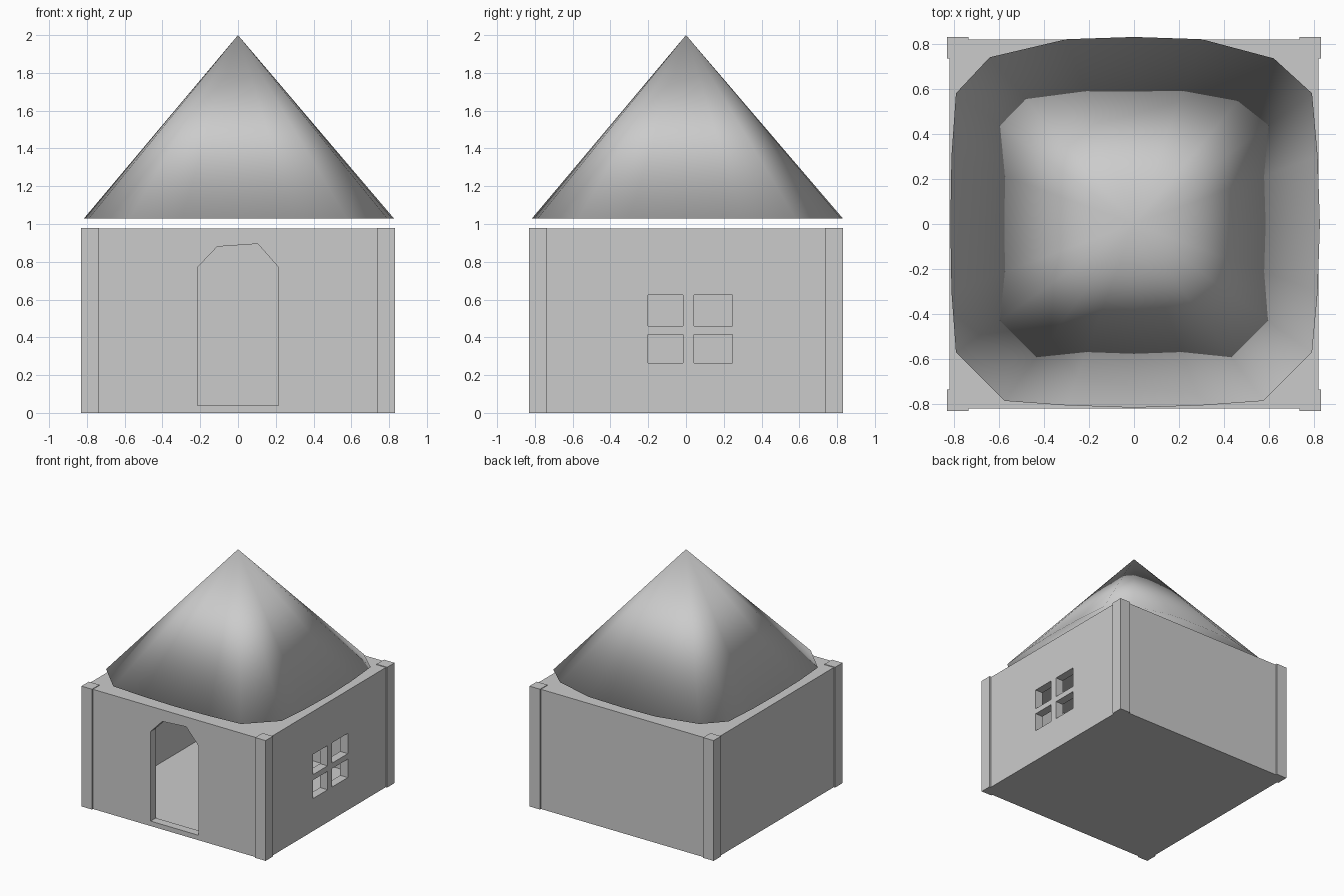
import bpy, bmesh
from mathutils import Matrix

if "Cube" in bpy.data.objects:
    bpy.data.objects.remove(bpy.data.objects["Cube"])


def finish(name, bm):
    bmesh.ops.recalc_face_normals(bm, faces=bm.faces)
    mesh = bpy.data.meshes.new(name)
    bm.to_mesh(mesh)
    bm.free()
    ob = bpy.data.objects.new(name, mesh)
    bpy.context.collection.objects.link(ob)
    return ob


def box(name, lo, hi):
    bm = bmesh.new()
    size = [b - a for a, b in zip(lo, hi)]
    mid = [(a + b) / 2 for a, b in zip(lo, hi)]
    mat = Matrix.Translation(mid) @ Matrix.Diagonal((*size, 1))
    bmesh.ops.create_cube(bm, size=1, matrix=mat)
    return finish(name, bm)


def prism_y(name, outline, y0, y1):
    bm = bmesh.new()
    face = bm.faces.new([bm.verts.new((x, y0, z)) for x, z in outline])
    ext = bmesh.ops.extrude_face_region(bm, geom=[face], use_keep_orig=True)
    verts = [v for v in ext["geom"] if isinstance(v, bmesh.types.BMVert)]
    bmesh.ops.translate(bm, verts=verts, vec=(0, y1 - y0, 0))
    return finish(name, bm)


def cut(ob, cutter):
    mod = ob.modifiers.new("cut", "BOOLEAN")
    mod.operation, mod.solver, mod.object = "DIFFERENCE", "EXACT", cutter
    bpy.context.view_layer.objects.active = ob
    bpy.ops.object.modifier_apply(modifier=mod.name)
    bpy.data.objects.remove(cutter)


# hollow walls with floor and ceiling
W, T = 0.818, 0.75
walls = box("walls", (-W, -W, 0), (W, W, 0.975))
cut(walls, box("room_cutter", (-T, -T, 0.03), (T, T, 0.94)))

# arched doorway in the front
door = [(-0.215, 0.04), (0.215, 0.04), (0.215, 0.77), (0.105, 0.895),
        (-0.11, 0.88), (-0.215, 0.77)]
cut(walls, prism_y("door_cutter", door, -0.9, -0.7))

# four window panes in the right wall
for y0, y1 in ((-0.2, -0.015), (0.043, 0.245)):
    for z0, z1 in ((0.265, 0.415), (0.46, 0.625)):
        cut(walls, box("window_cutter", (0.7, y0, z0), (0.9, y1, z1)))

# corner posts
for sx in (-1, 1):
    for sy in (-1, 1):
        xs, ys = sorted((sx * 0.735, sx * 0.83)), sorted((sy * 0.735, sy * 0.83))
        box("corner_post", (xs[0], ys[0], 0), (xs[1], ys[1], 0.98))

# roof: smooth cone over a rounded square rim
rim = [(0, -0.815), (0.3, -0.805), (0.575, -0.785), (0.79, -0.57), (0.815, -0.3),
       (0.825, 0), (0.815, 0.3), (0.79, 0.58), (0.62, 0.735), (0.3, 0.82), (0, 0.83),
       (-0.3, 0.82), (-0.64, 0.74), (-0.79, 0.58), (-0.81, 0.3), (-0.815, 0),
       (-0.81, -0.3), (-0.79, -0.57), (-0.575, -0.785), (-0.3, -0.805)]
bm = bmesh.new()
ring = [bm.verts.new((x, y, 1.03)) for x, y in rim]
apex = bm.verts.new((0, 0, 2))
bm.faces.new(ring[::-1])
for a, b in zip(ring, ring[1:] + ring[:1]):
    bm.faces.new((a, b, apex))
for f in bm.faces:
    f.smooth = True
finish("roof", bm)
